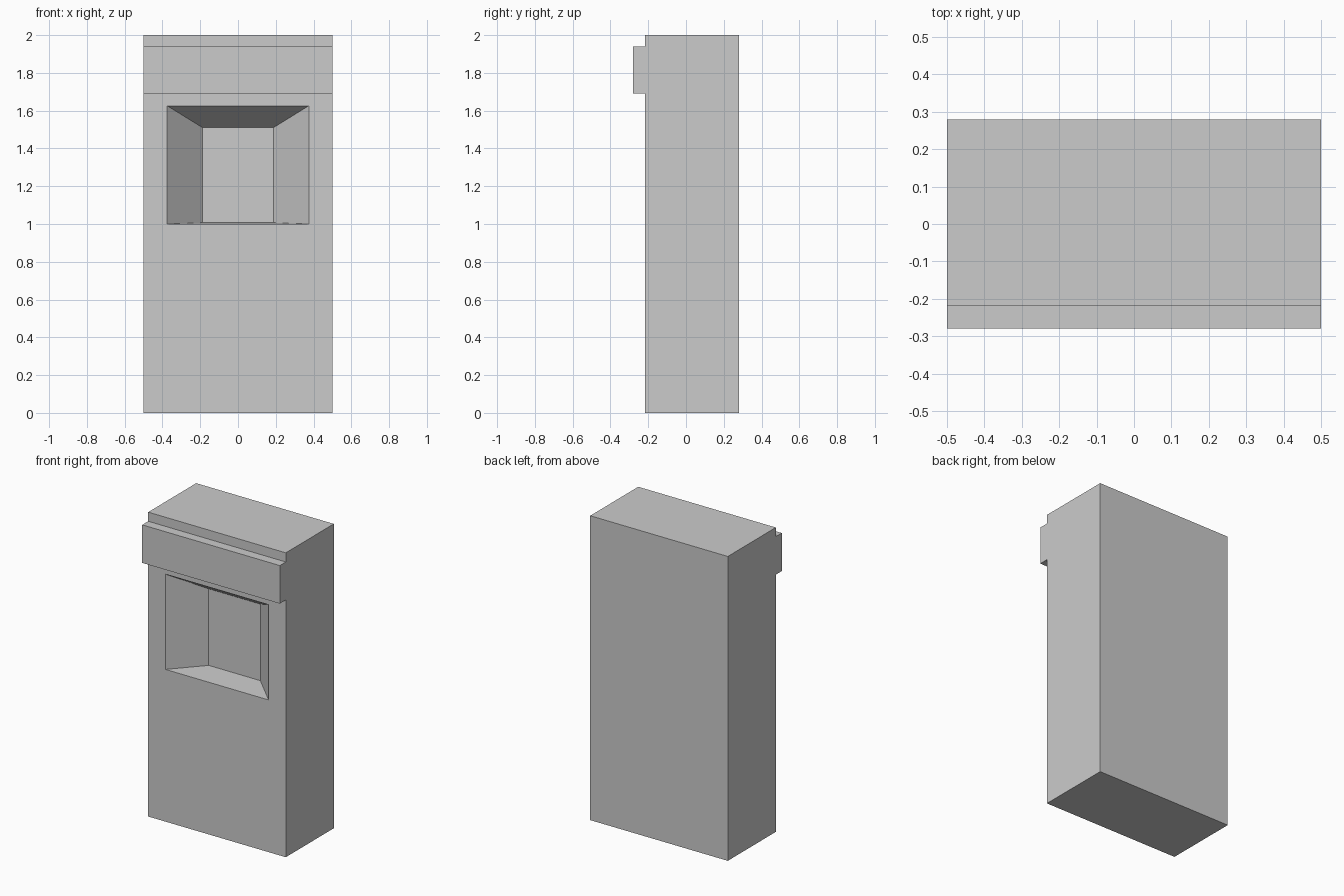
import bpy, bmesh

if "Cube" in bpy.data.objects:
    bpy.data.objects.remove(bpy.data.objects["Cube"])


def loft(name, ring_a, ring_b):
    """Closed solid between two matching rings of points."""
    bm = bmesh.new()
    a = [bm.verts.new(p) for p in ring_a]
    b = [bm.verts.new(p) for p in ring_b]
    bm.faces.new(a)
    bm.faces.new(b)
    n = len(a)
    for i in range(n):
        j = (i + 1) % n
        bm.faces.new((a[i], a[j], b[j], b[i]))
    bmesh.ops.recalc_face_normals(bm, faces=bm.faces)
    mesh = bpy.data.meshes.new(name)
    bm.to_mesh(mesh)
    bm.free()
    obj = bpy.data.objects.new(name, mesh)
    bpy.context.collection.objects.link(obj)
    return obj


FRONT, BACK, LEDGE = -0.218, 0.28, -0.28

# Wall block with projecting string course, one side profile (y, z)
profile = [(BACK, 0), (BACK, 2), (FRONT, 2), (FRONT, 1.94), (LEDGE, 1.94),
           (LEDGE, 1.69), (FRONT, 1.69), (FRONT, 0)]
wall = loft("wall_block",
            [(-0.5, y, z) for y, z in profile],
            [(0.5, y, z) for y, z in profile])


# Splayed window recess, tapering from the front opening to the back panel
def opening(t):
    half = 0.375 - 0.1875 * t
    y, low, top = FRONT + 0.182 * t, 1.0 + 0.007 * t, 1.626 - 0.116 * t
    return [(-half, y, low), (half, y, low), (half, y, top), (-half, y, top)]


cutter = loft("recess_cutter", opening(-0.1), opening(1))
cutter.hide_render = True
cut = wall.modifiers.new("window_recess", 'BOOLEAN')
cut.operation = 'DIFFERENCE'
cut.solver = 'EXACT'
cut.object = cutter

# Apply the cut and discard the helper
bpy.context.view_layer.objects.active = wall
wall.select_set(True)
bpy.ops.object.modifier_apply(modifier=cut.name)
bpy.data.objects.remove(cutter)
